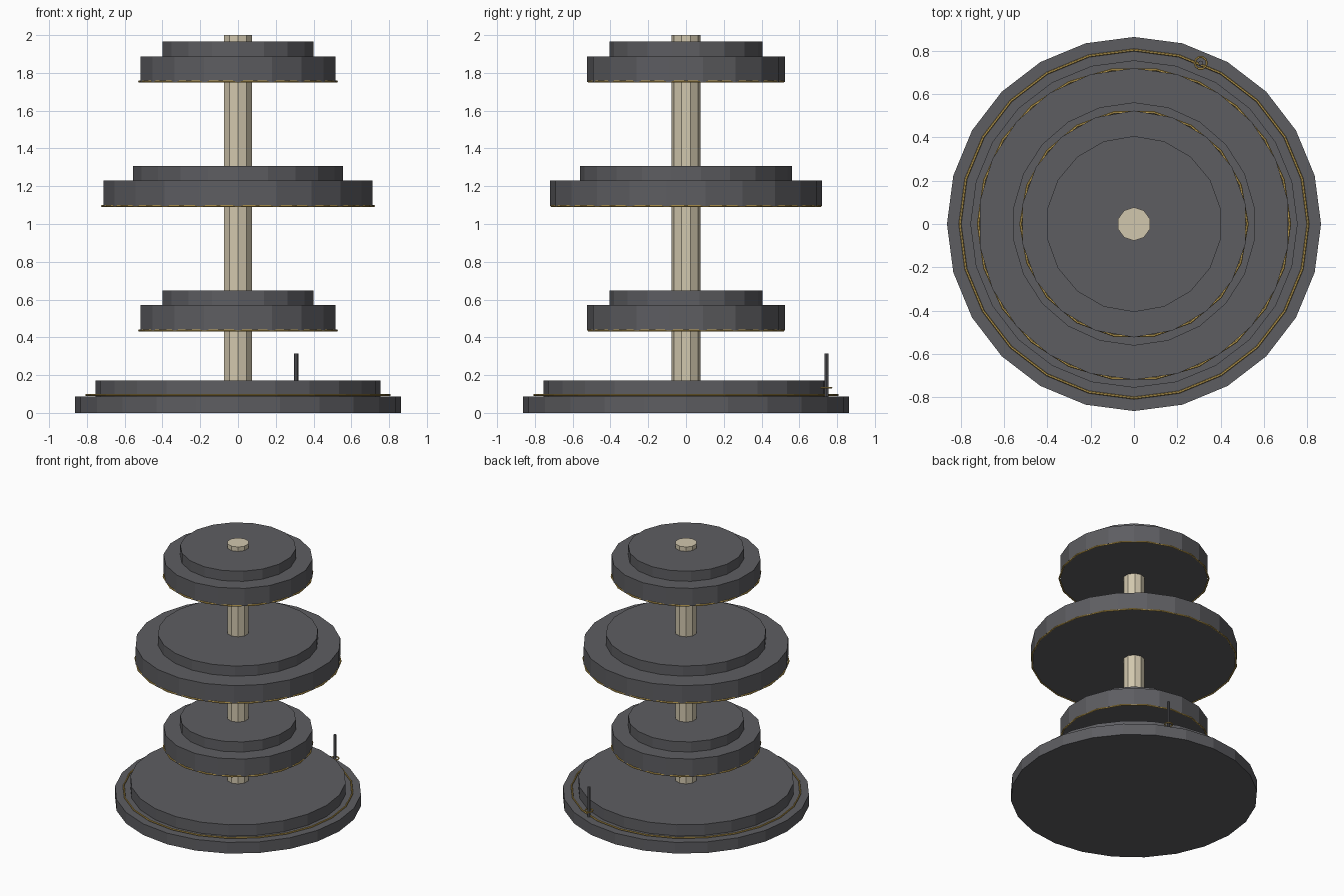
import bpy, math

if "Cube" in bpy.data.objects:
    bpy.data.objects.remove(bpy.data.objects["Cube"])


def material(name, rgb):
    m = bpy.data.materials.new(name)
    m.diffuse_color = (*rgb, 1)
    m.use_nodes = True
    m.node_tree.nodes["Principled BSDF"].inputs["Base Color"].default_value = m.diffuse_color
    return m


GREY = material("dark_grey", (0.11, 0.11, 0.12))
CREAM = material("cream", (0.64, 0.57, 0.42))
GOLD = material("gold", (0.55, 0.37, 0.09))


def finish(name, mat):
    ob = bpy.context.object
    ob.name = name
    ob.data.materials.append(mat)
    return ob


def disc(name, r, z0, z1, sides, mat, x=0, y=0):
    bpy.ops.mesh.primitive_cylinder_add(vertices=sides, radius=r, depth=z1 - z0,
                                        location=(x, y, (z0 + z1) / 2))
    return finish(name, mat)


def ring(name, r, tube, z, sides, x=0, y=0):
    bpy.ops.mesh.primitive_torus_add(major_radius=r, minor_radius=tube,
                                     major_segments=sides, minor_segments=6,
                                     location=(x, y, z))
    return finish(name, GOLD)


# stepped base with gold trim
disc("base_plinth", 0.863, 0, 0.086, 24, GREY)
disc("base_step", 0.755, 0.086, 0.172, 24, GREY)
ring("base_trim", 0.803, 0.006, 0.094, 24)

# central pole
disc("pole", 0.077, 0.172, 2.0, 10, CREAM)

# three stepped tiers with gold trim under the rim
tiers = [("lower", 0.436, 0.523, 0.406, 18),
         ("middle", 1.094, 0.719, 0.561, 22),
         ("upper", 1.753, 0.523, 0.406, 18)]
for name, z, r_body, r_top, sides in tiers:
    disc(name + "_tier", r_body, z, z + 0.135, sides, GREY)
    disc(name + "_tier_top", r_top, z + 0.135, z + 0.213, sides, GREY)
    ring(name + "_tier_trim", r_body, 0.006, z + 0.001, sides)

# small upright pin with a gold collar at the back of the base
px, py = 0.308, 0.743
disc("pin", 0.011, 0.086, 0.315, 8, GREY, px, py)
ring("pin_collar", 0.028, 0.005, 0.133, 10, px, py)
